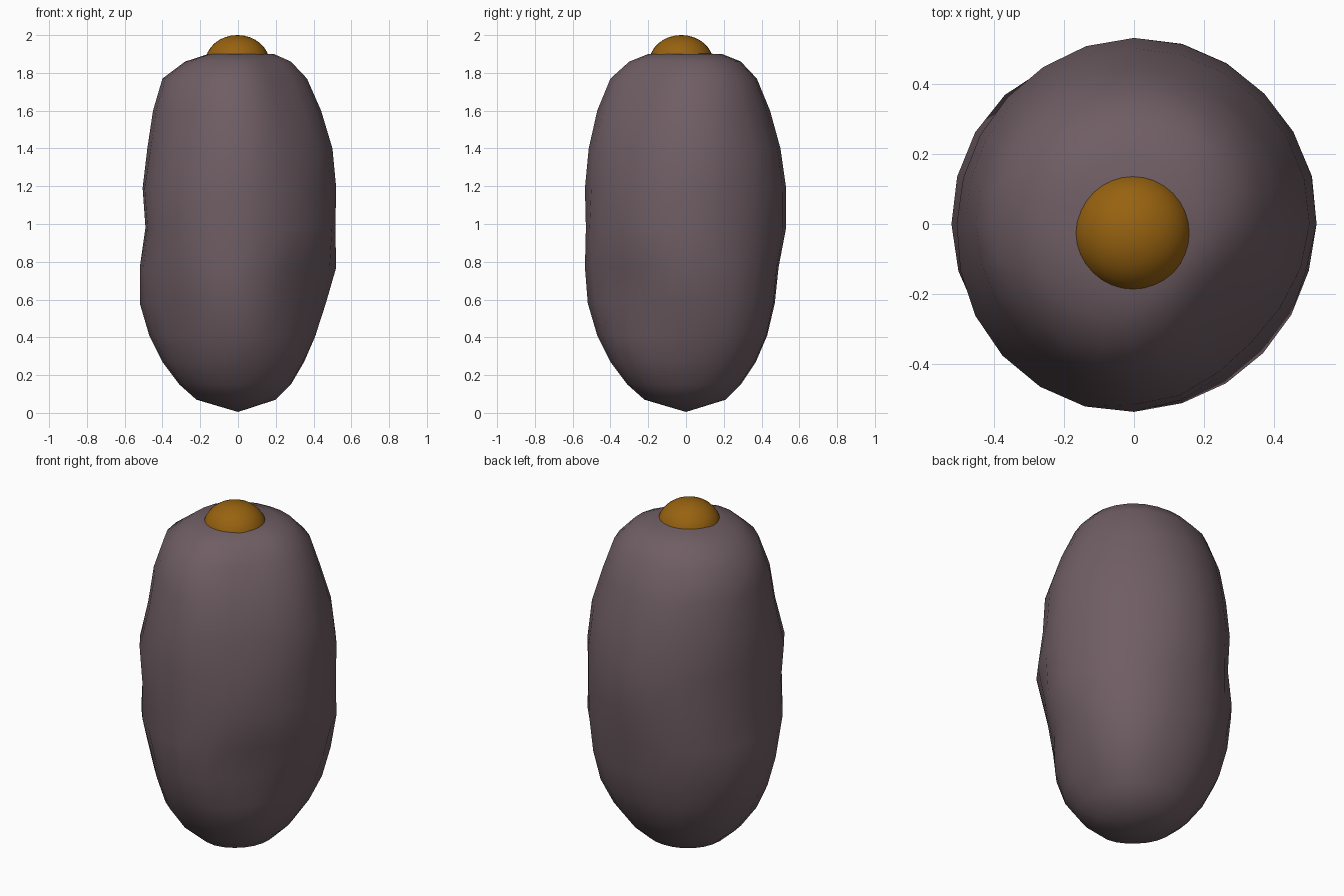
import bpy, bmesh, math

if "Cube" in bpy.data.objects:
    bpy.data.objects.remove(bpy.data.objects["Cube"])

def material(name, rgb):
    m = bpy.data.materials.new(name)
    m.diffuse_color = (*rgb, 1)
    m.use_nodes = True
    m.node_tree.nodes["Principled BSDF"].inputs["Base Color"].default_value = m.diffuse_color
    return m

def finish(bm, name, mat):
    bmesh.ops.recalc_face_normals(bm, faces=bm.faces)
    me = bpy.data.meshes.new(name)
    bm.to_mesh(me)
    bm.free()
    me.materials.append(mat)
    for p in me.polygons:
        p.use_smooth = True
    ob = bpy.data.objects.new(name, me)
    bpy.context.collection.objects.link(ob)
    return ob

# Lumpy body: ring heights, and a radius profile for each compass direction
Z = [.07, .15, .27, .41, .58, .77, .98, 1.19, 1.40, 1.60, 1.77, 1.86, 1.90]
PROFILES = [
    [.20, .28, .35, .41, .465, .52, .515, .52, .50, .44, .365, .28, .19],    # right
    [.21, .30, .39, .46, .50, .52, .525, .525, .50, .44, .385, .30, .20],
    [.21, .29, .37, .43, .47, .49, .53, .53, .50, .445, .375, .29, .19],     # back
    [.22, .31, .39, .45, .49, .52, .50, .51, .49, .455, .39, .30, .20],
    [.22, .31, .40, .47, .52, .52, .49, .505, .48, .45, .40, .28, .15],      # left
    [.21, .31, .39, .435, .47, .515, .515, .53, .48, .45, .39, .29, .18],
    [.22, .31, .40, .47, .52, .535, .53, .535, .515, .47, .40, .30, .20],    # front
    [.21, .30, .38, .42, .43, .47, .52, .485, .475, .40, .32, .25, .17],
]
SEG = 24

def radius(ring, s):
    """Smooth periodic blend between the eight profiles."""
    u = s * 8 / SEG
    i, t = int(u), u % 1
    a, b, c, d = (PROFILES[(i + k) % 8][ring] for k in (-1, 0, 1, 2))
    return b + .5 * t * (c - a + t * (2*a - 5*b + 4*c - d + t * (3*(b - c) + d - a)))

bm = bmesh.new()
rings = []
for k, z in enumerate(Z):
    ring = []
    for s in range(SEG):
        a, r = math.tau * s / SEG, radius(k, s)
        ring.append(bm.verts.new((r * math.cos(a), r * math.sin(a), z)))
    rings.append(ring)
bottom, top = bm.verts.new((0, 0, .005)), bm.verts.new((0, 0, 1.905))
for s in range(SEG):
    n = (s + 1) % SEG
    for lo, hi in zip(rings, rings[1:]):
        bm.faces.new((lo[s], lo[n], hi[n], hi[s]))
    bm.faces.new((bottom, rings[0][n], rings[0][s]))
    bm.faces.new((top, rings[-1][s], rings[-1][n]))
finish(bm, "body", material("dusky mauve", (.16, .112, .127)))

# Amber cap sunk into the crown
bm = bmesh.new()
bmesh.ops.create_uvsphere(bm, u_segments=32, v_segments=16, radius=.17)
cap = finish(bm, "top_cap", material("amber", (.31, .122, .005)))
cap.scale = (1, 1, .86)
cap.location = (-.003, -.025, 1.854)
